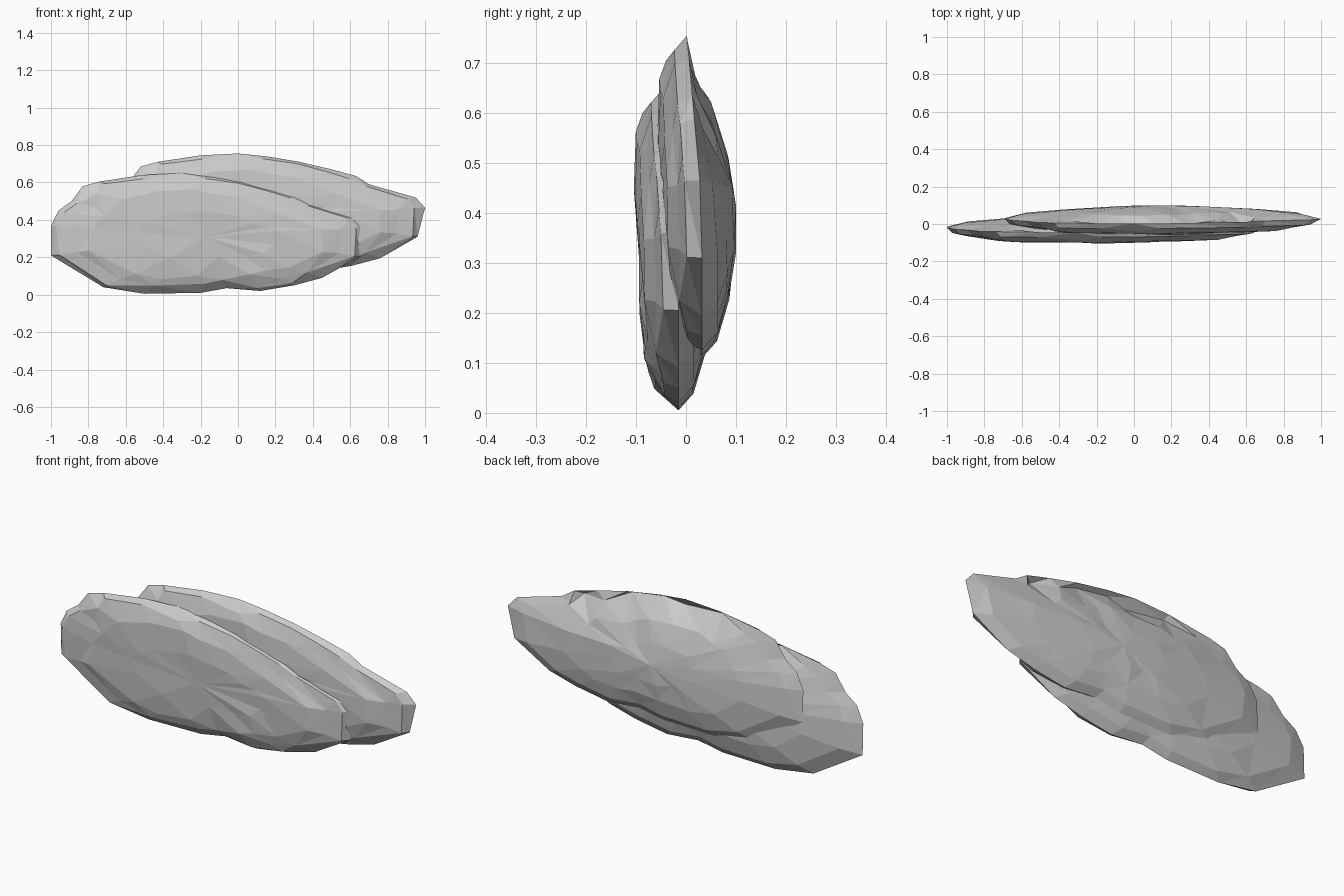
import bpy, bmesh, random
from mathutils import Vector

cube = bpy.data.objects.get("Cube")
if cube:
    bpy.data.objects.remove(cube)

# Stone colour
stone = bpy.data.materials.new("stone grey")
stone.use_nodes = True
grey = (0.6, 0.6, 0.6, 1)
stone.diffuse_color = grey
stone.node_tree.nodes["Principled BSDF"].inputs["Base Color"].default_value = grey

# Silhouette of one slab as (x, z)
OUTLINE = [(-1, .21), (-.72, .04), (-.5, .005), (-.2, .01), (-.06, .035), (.12, .02),
           (.3, .05), (.45, .09), (.65, .205), (.69, .36), (.64, .415), (.39, .485),
           (.32, .53), (.19, .565), (.02, .605), (-.16, .635), (-.31, .65), (-.51, .64),
           (-.74, .605), (-.83, .58), (-.89, .5), (-.96, .45), (-1, .37)]
CENTRE = Vector((-.17, .31))
# Rings from the rim inward: (scale, depth)
FRONT = [(.95, -.045), (.85, -.062), (.72, -.08), (.42, -.09)]
BACK = [(.88, .015), (.62, .036), (.3, .05)]


def make_slab(name, offset):
    """Flat faceted stone: rim outline lofted to a front and a back face."""
    random.seed(4)
    bm = bmesh.new()

    def ring(scale, depth, lean, rough):
        verts = []
        for p in OUTLINE:
            top = min(max((p[1] - CENTRE.y) / .34, 0), 1)
            q = CENTRE + (Vector(p) - CENTRE) * scale
            j = [random.uniform(-rough, rough) for _ in range(3)]
            verts.append(bm.verts.new((q.x + j[0] * 4, depth - lean * top * scale + j[1] * .5,
                                       q.y + j[2])))
        return verts

    def bridge(a, b):
        for i in range(len(a)):
            k = (i + 1) % len(a)
            bm.faces.new((a[i], a[k], b[k], b[i]))

    rim = ring(1, -.015, .03, 0)
    for rings, lean, tip in ((FRONT, .028, -.094), (BACK, .06, .053)):
        last = rim
        for scale, depth in rings:
            rough = .004 if scale > .8 else .01
            new = ring(scale, depth, lean, rough)
            bridge(last, new)
            last = new
        end = bm.verts.new((CENTRE.x, tip, CENTRE.y))
        for i in range(len(last)):
            bm.faces.new((last[i], last[(i + 1) % len(last)], end))

    # Merge the crowded inner points into broad irregular facets
    bmesh.ops.remove_doubles(bm, verts=[v for v in bm.verts if v not in rim], dist=.055)
    bmesh.ops.triangulate(bm, faces=bm.faces[:])
    bmesh.ops.recalc_face_normals(bm, faces=bm.faces[:])
    mesh = bpy.data.meshes.new(name)
    bm.to_mesh(mesh)
    bm.free()
    mesh.materials.append(stone)
    slab = bpy.data.objects.new(name, mesh)
    slab.location = offset
    bpy.context.collection.objects.link(slab)


# Two overlapping copies of the same stone
make_slab("front_stone_slab", (0, 0, 0))
make_slab("back_stone_slab", (.31, .047, .105))
